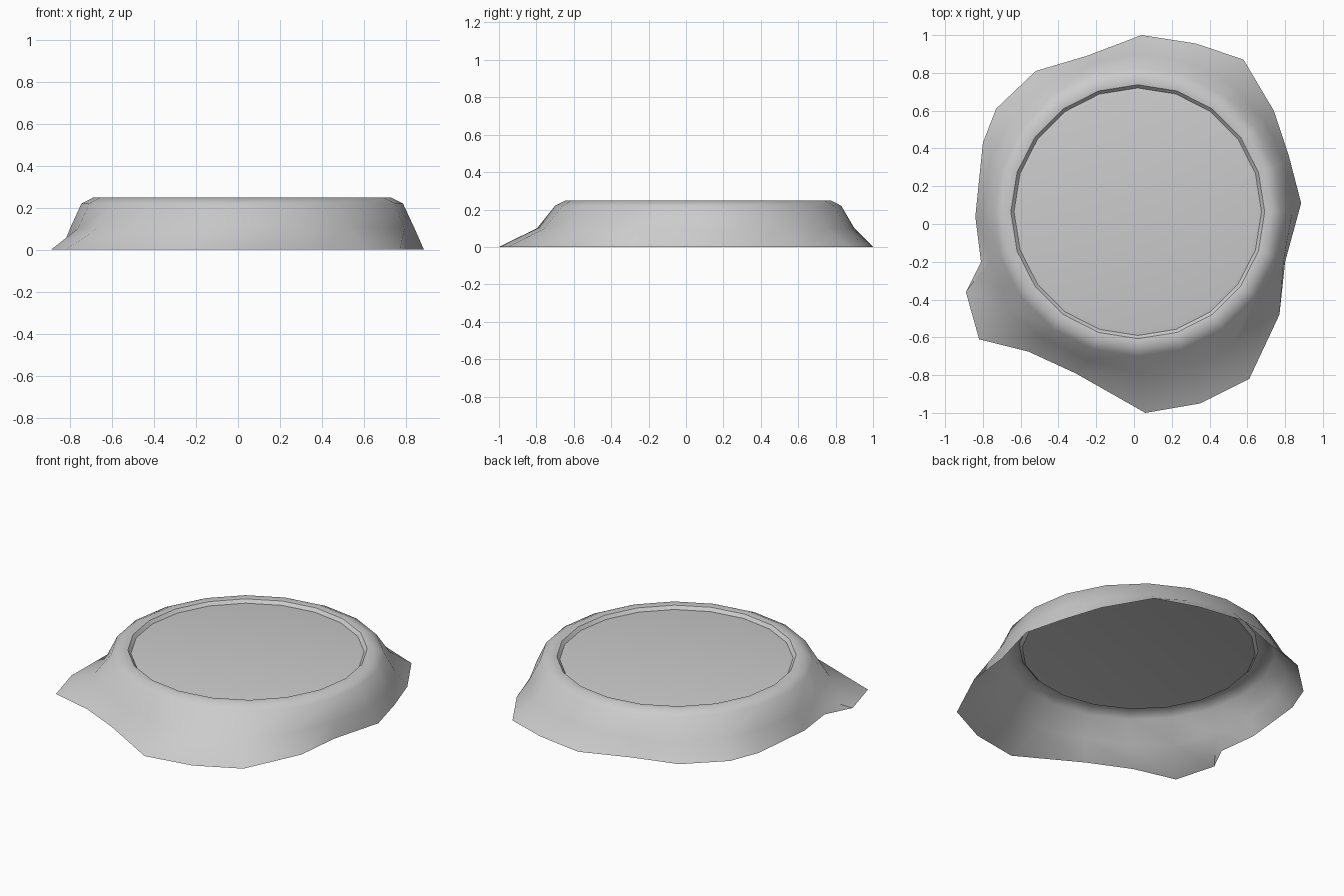
import bpy, bmesh
from math import sin, cos, radians

if "Cube" in bpy.data.objects:
    bpy.data.objects.remove(bpy.data.objects["Cube"])

N = 20
CX, CY = 0.02, 0.065  # centre of the round plateau

# Irregular ground outline, clockwise from the back
outline = [(0.04, 1.0), (0.33, 0.955), (0.58, 0.87), (0.74, 0.60), (0.82, 0.36),
           (0.885, 0.11), (0.80, -0.20), (0.77, -0.48), (0.61, -0.82), (0.35, -0.95),
           (0.06, -1.0), (-0.31, -0.79), (-0.56, -0.675), (-0.82, -0.61), (-0.81, -0.20),
           (-0.84, 0.04), (-0.80, 0.43), (-0.73, 0.61), (-0.52, 0.81), (-0.25, 0.89)]
SPUR_AFTER, SPUR = 13, (-0.89, -0.36)  # extra corner poking out at the front left

bm = bmesh.new()


def circle(r):
    return [(CX + r * sin(radians(360 * i / N)), CY + r * cos(radians(360 * i / N)))
            for i in range(N)]


def ring(points, z):
    return [bm.verts.new((x, y, z)) for x, y in points]


# Rings from the sunken disc, over the rim, down to the ground
blend = [(a[0] * 0.8 + (b[0]) * 0.2, a[1] * 0.8 + b[1] * 0.2)
         for a, b in zip(circle(0.81), outline)]
rings = [ring(circle(r), z) for r, z in
         [(0.633, 0.228), (0.655, 0.224), (0.672, 0.243), (0.71, 0.248), (0.765, 0.22)]]
rings += [ring(blend, 0.10), ring(outline, 0.0)]
spur = bm.verts.new((*SPUR, 0.0))

# Flat top disc
bm.faces.new(rings[0])

# Bands between rings, with the spur worked into the skirt
for inner, outer in zip(rings, rings[1:]):
    for i in range(N):
        j = (i + 1) % N
        if outer is rings[-1] and i == SPUR_AFTER:
            bm.faces.new((inner[i], inner[j], spur, outer[i]))
            bm.faces.new((inner[j], outer[j], spur))
        else:
            bm.faces.new((inner[i], inner[j], outer[j], outer[i]))

bmesh.ops.recalc_face_normals(bm, faces=bm.faces)
bm.faces.ensure_lookup_table()
if bm.faces[0].normal.z < 0:
    bmesh.ops.reverse_faces(bm, faces=bm.faces)

mesh = bpy.data.meshes.new("mound_base")
bm.to_mesh(mesh)
bm.free()
obj = bpy.data.objects.new("mound_base", mesh)
bpy.context.collection.objects.link(obj)
bpy.context.view_layer.objects.active = obj
obj.select_set(True)
bpy.ops.object.shade_smooth_by_angle(angle=radians(40))
